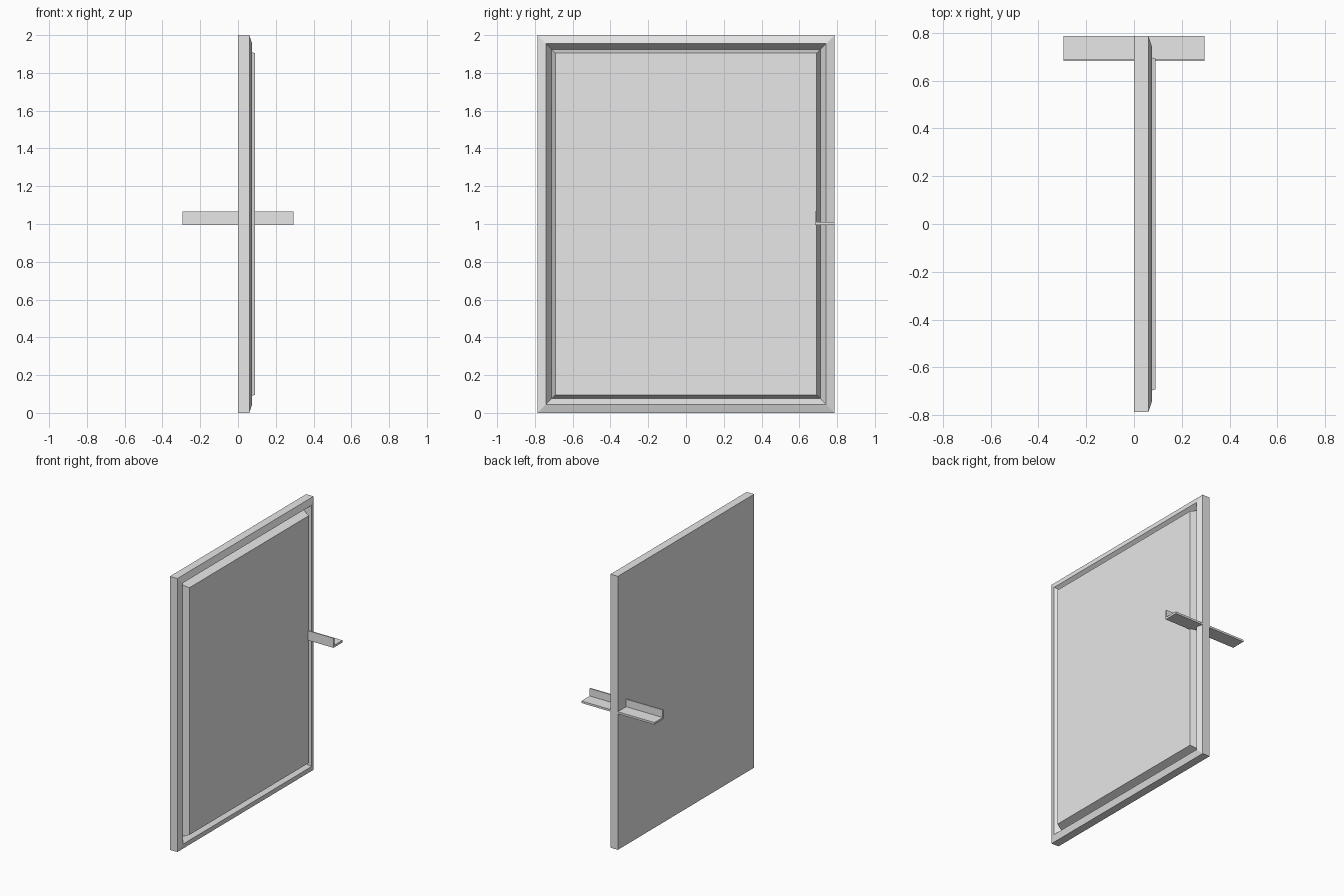
import bpy
import bmesh

cube = bpy.data.objects.get("Cube")
if cube:
    bpy.data.objects.remove(cube, do_unlink=True)

grey = bpy.data.materials.new("light_grey")
grey.use_nodes = True
grey.diffuse_color = (0.8, 0.8, 0.8, 1)
grey.node_tree.nodes["Principled BSDF"].inputs["Base Color"].default_value = (0.8, 0.8, 0.8, 1)

HALF_WIDTH, HEIGHT = 0.787, 2.0


def finish(name, bm):
    bmesh.ops.recalc_face_normals(bm, faces=bm.faces)
    mesh = bpy.data.meshes.new(name)
    bm.to_mesh(mesh)
    bm.free()
    mesh.materials.append(grey)
    obj = bpy.data.objects.new(name, mesh)
    bpy.context.collection.objects.link(obj)


def bridge(bm, a, b):
    n = len(a)
    for i in range(n):
        j = (i + 1) % n
        bm.faces.new((a[i], a[j], b[j], b[i]))


# Door: rectangles of (inset, x) from the flat back, over the bevelled
# frame, down into the V groove and up to the raised panel
bm = bmesh.new()
profile = [(0, 0), (0, 0.06), (0.045, 0.075), (0.076, 0.03), (0.096, 0.09)]
rings = []
for inset, x in profile:
    y, low, high = HALF_WIDTH - inset, inset, HEIGHT - inset
    corners = [(-y, low), (y, low), (y, high), (-y, high)]
    rings.append([bm.verts.new((x, cy, cz)) for cy, cz in corners])
for a, b in zip(rings, rings[1:]):
    bridge(bm, a, b)
bm.faces.new(rings[0])
bm.faces.new(rings[-1])
finish("door_panel", bm)

# Handle: L-shaped bar passing through the door
bm = bmesh.new()
section = [(0.682, 0.995), (0.787, 0.995), (0.787, 1.01),
           (0.691, 1.01), (0.691, 1.065), (0.682, 1.065)]
ends = [[bm.verts.new((x, y, z)) for y, z in section] for x in (-0.295, 0.295)]
bridge(bm, *ends)
for end in ends:
    bm.faces.new(end)
finish("handle_bar", bm)
